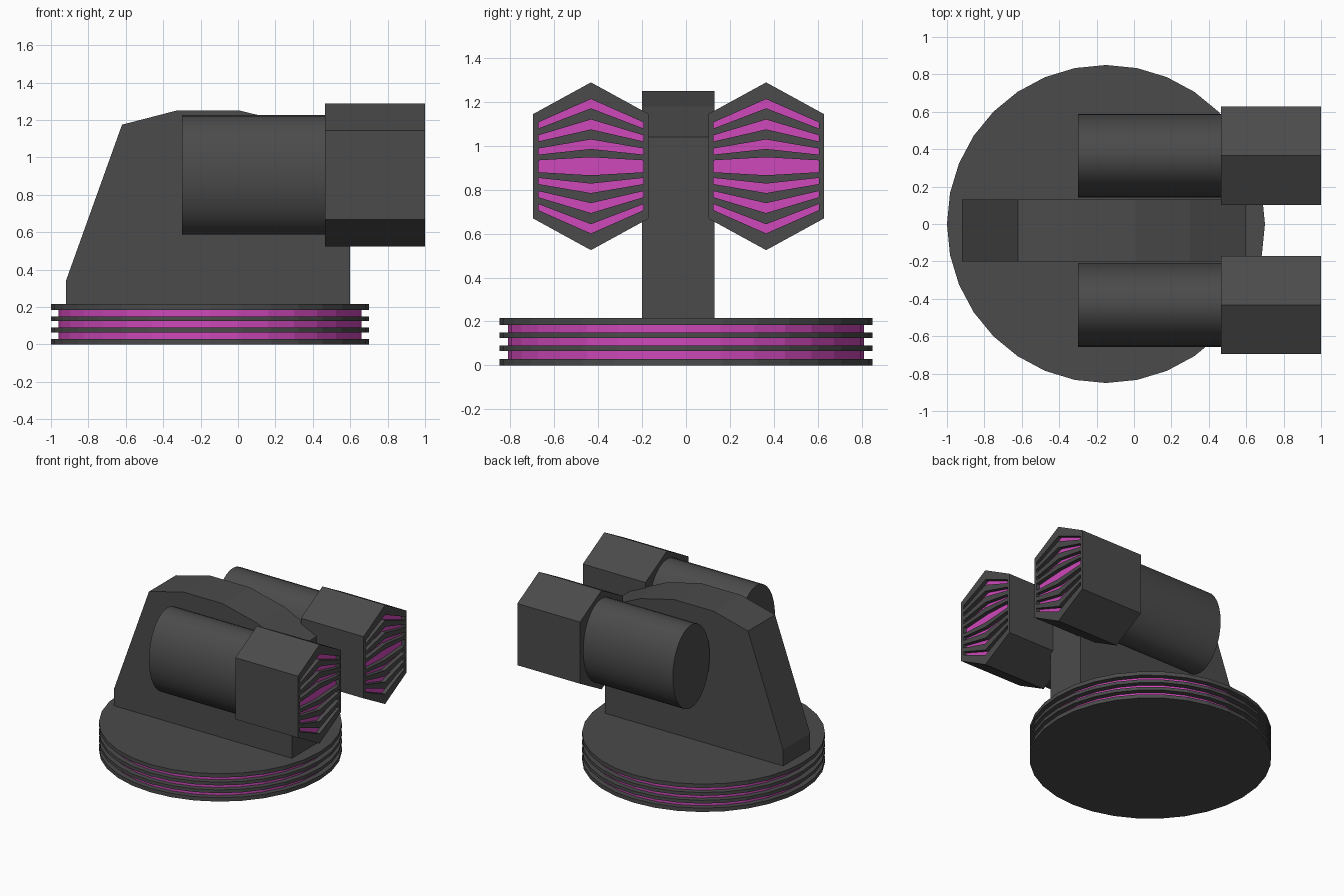
import bpy, bmesh, math
from mathutils import Vector

if "Cube" in bpy.data.objects:
    bpy.data.objects.remove(bpy.data.objects["Cube"])


def material(name, rgb):
    m = bpy.data.materials.new(name)
    m.diffuse_color = (*rgb, 1.0)
    m.use_nodes = True
    m.node_tree.nodes["Principled BSDF"].inputs["Base Color"].default_value = m.diffuse_color
    return m


DARK = material("dark grey", (0.07, 0.07, 0.07))
PINK = material("magenta", (0.62, 0.065, 0.49))


def finish(bm, name):
    bmesh.ops.recalc_face_normals(bm, faces=bm.faces[:])
    me = bpy.data.meshes.new(name)
    bm.to_mesh(me)
    bm.free()
    ob = bpy.data.objects.new(name, me)
    bpy.context.collection.objects.link(ob)
    me.materials.append(DARK)
    me.materials.append(PINK)
    return ob


def prism(bm, points, offset):
    """Extrude a closed outline of 3D points along offset."""
    face = bm.faces.new([bm.verts.new(p) for p in points])
    ext = bmesh.ops.extrude_face_region(bm, geom=[face], use_keep_orig=True)
    verts = [v for v in ext["geom"] if isinstance(v, bmesh.types.BMVert)]
    bmesh.ops.translate(bm, vec=Vector(offset), verts=verts)


# Round base: stepped profile turned about its axis, groove floors magenta
BASE_X, R_OUT, R_IN = -0.15, 0.85, 0.81
profile = [(0, 0), (R_OUT, 0)]
for low, high in ((0.03, 0.065), (0.09, 0.125), (0.15, 0.185)):
    profile += [(R_OUT, low), (R_IN, low), (R_IN, high), (R_OUT, high)]
profile += [(R_OUT, 0.215), (0, 0.215)]
bm = bmesh.new()
ring = [bm.verts.new((BASE_X + r, 0, z)) for r, z in profile]
edges = [bm.edges.new(pair) for pair in zip(ring, ring[1:])]
bmesh.ops.spin(bm, geom=ring + edges, cent=(BASE_X, 0, 0), axis=(0, 0, 1),
               angle=math.tau, steps=32)
bmesh.ops.remove_doubles(bm, verts=bm.verts[:], dist=0.0005)
bm.normal_update()
for f in bm.faces:
    c = f.calc_center_median()
    radius = math.hypot(c.x - BASE_X, c.y)
    f.material_index = int(abs(f.normal.z) < 0.5 and radius < R_IN + 0.01)
finish(bm, "round_base")

# Central upright fin
outline = [(-0.92, 0.21), (-0.92, 0.34), (-0.62, 1.175), (-0.33, 1.25),
           (0.01, 1.25), (0.30, 1.18), (0.60, 1.04), (0.60, 0.21)]
bm = bmesh.new()
prism(bm, [(x, -0.20, z) for x, z in outline], (0, 0.33, 0))
finish(bm, "upright_fin")

# Chevron slots as heights above the barrel axis:
# (centre top, centre bottom, end top, end bottom)
AXIS_Z = 0.907
upper = [(0.306, 0.264, 0.200, 0.172), (0.213, 0.168, 0.141, 0.113),
         (0.122, 0.079, 0.081, 0.053)]
slots = upper + [(0.041, -0.041, 0.027, -0.027)]
slots += [(-b, -a, -d, -c) for a, b, c, d in upper]

# Two barrels with hexagonal slotted heads
for side, yc in (("left", -0.433), ("right", 0.365)):
    # Oval barrel
    bm = bmesh.new()
    prism(bm, [(-0.30, yc + 0.224 * math.cos(a), AXIS_Z + 0.32 * math.sin(a))
               for a in (math.tau * i / 32 for i in range(32))], (0.775, 0, 0))
    barrel = finish(bm, side + "_barrel")
    bpy.ops.object.select_all(action='DESELECT')
    barrel.select_set(True)
    bpy.context.view_layer.objects.active = barrel
    bpy.ops.object.shade_smooth_by_angle(angle=math.radians(35))

    # Hexagonal head
    bm = bmesh.new()
    hexagon = [(0, 0.382), (0.263, 0.238), (0.263, -0.238),
               (0, -0.382), (-0.263, -0.238), (-0.263, 0.238)]
    prism(bm, [(0.465, yc + y, AXIS_Z + z) for y, z in hexagon], (0.535, 0, 0))
    head = finish(bm, side + "_head")

    # Slots cut into the front of the head
    bm = bmesh.new()
    for ct, cb, et, eb in slots:
        shape = [(-0.24, et), (0, ct), (0.24, et), (0.24, eb), (0, cb), (-0.24, eb)]
        prism(bm, [(0.97, yc + y, AXIS_Z + z) for y, z in shape], (0.1, 0, 0))
    cutter = finish(bm, side + "_slot_cutter")
    cutter.hide_render = True
    mod = head.modifiers.new("slots", 'BOOLEAN')
    mod.operation, mod.solver, mod.object = 'DIFFERENCE', 'EXACT', cutter
    bpy.ops.object.select_all(action='DESELECT')
    head.select_set(True)
    bpy.context.view_layer.objects.active = head
    bpy.ops.object.modifier_apply(modifier=mod.name)
    bpy.data.objects.remove(cutter)

    # Slot floors are magenta
    for p in head.data.polygons:
        p.material_index = int(p.normal.x > 0.9 and p.center.x < 0.99)
